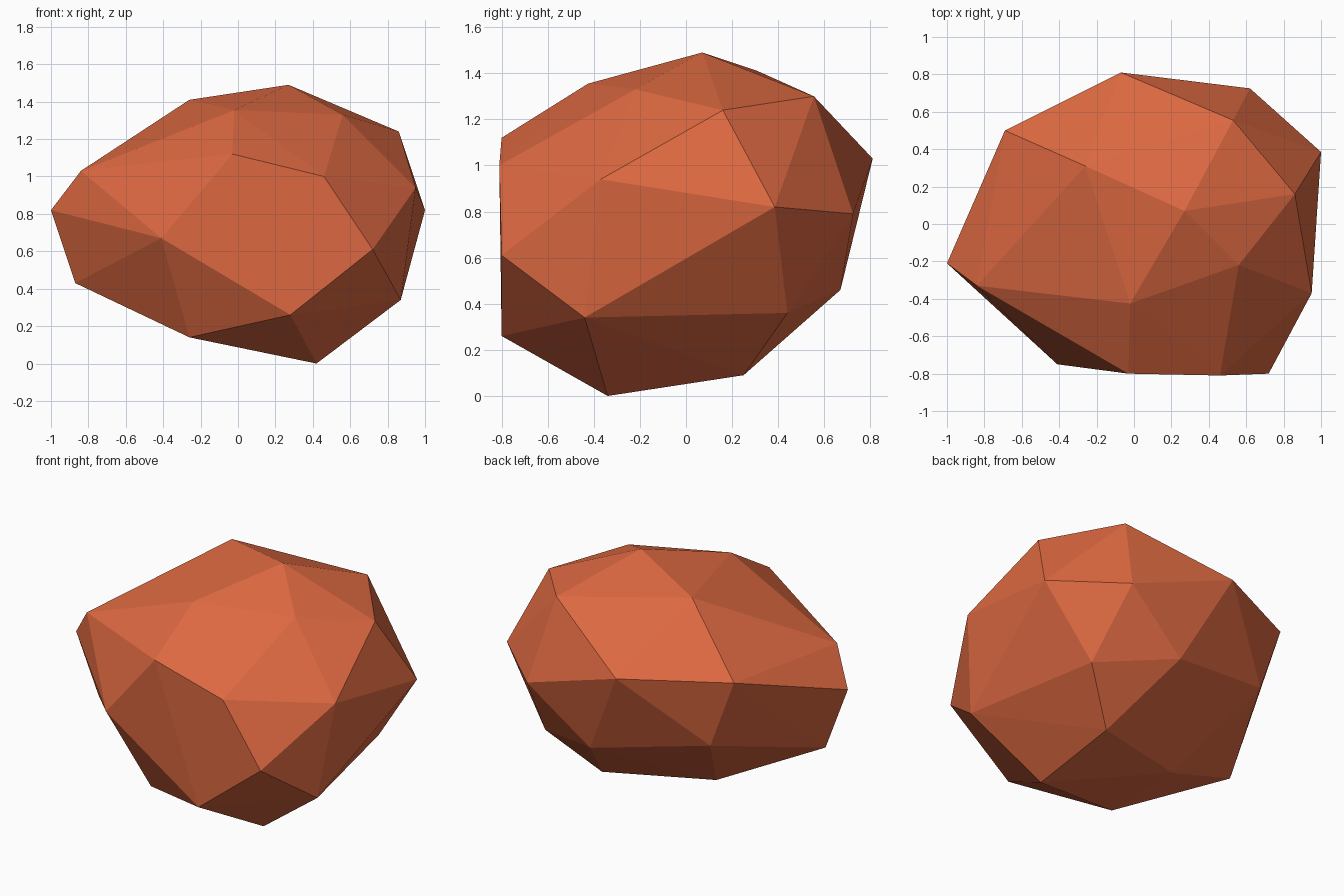
import bpy, bmesh

if "Cube" in bpy.data.objects:
    bpy.data.objects.remove(bpy.data.objects["Cube"])

# Faceted boulder: rings of corner points wrapped in a convex hull
crown = [(.27, .07, 1.49), (-.26, .31, 1.41), (-.02, -.425, 1.355),
         (.56, -.22, 1.33), (.86, .16, 1.24), (.53, .555, 1.30)]
shoulder = [(-.07, .81, 1.03), (-.69, .50, 1.05), (-.84, -.33, 1.03),
            (-.03, -.80, 1.12), (.46, -.81, 1.0), (.95, -.37, .94)]
belt = [(-1, -.21, .82), (-.41, -.75, .67), (.72, -.80, .61),
        (1, .385, .82), (.62, .725, .79), (-.53, .51, .61)]
lower = [(.87, -.44, .34), (.28, -.80, .26), (.69, .44, .36),
         (.21, .67, .46), (-.87, -.17, .43)]
base = [(.42, -.34, 0), (.42, .25, .09), (-.25, .05, .14), (-.26, -.51, .14)]

bm = bmesh.new()
for p in crown + shoulder + belt + lower + base:
    bm.verts.new(p)
hull = bmesh.ops.convex_hull(bm, input=bm.verts)
loose = [v for v in bm.verts if not v.link_faces]
bmesh.ops.delete(bm, geom=loose, context='VERTS')
bmesh.ops.recalc_face_normals(bm, faces=bm.faces)

mesh = bpy.data.meshes.new("boulder")
bm.to_mesh(mesh)
bm.free()
boulder = bpy.data.objects.new("boulder", mesh)
bpy.context.collection.objects.link(boulder)

# Terracotta stone colour
mat = bpy.data.materials.new("terracotta stone")
mat.diffuse_color = (.72, .14, .053, 1)
mat.use_nodes = True
mat.node_tree.nodes["Principled BSDF"].inputs["Base Color"].default_value = mat.diffuse_color
mesh.materials.append(mat)
